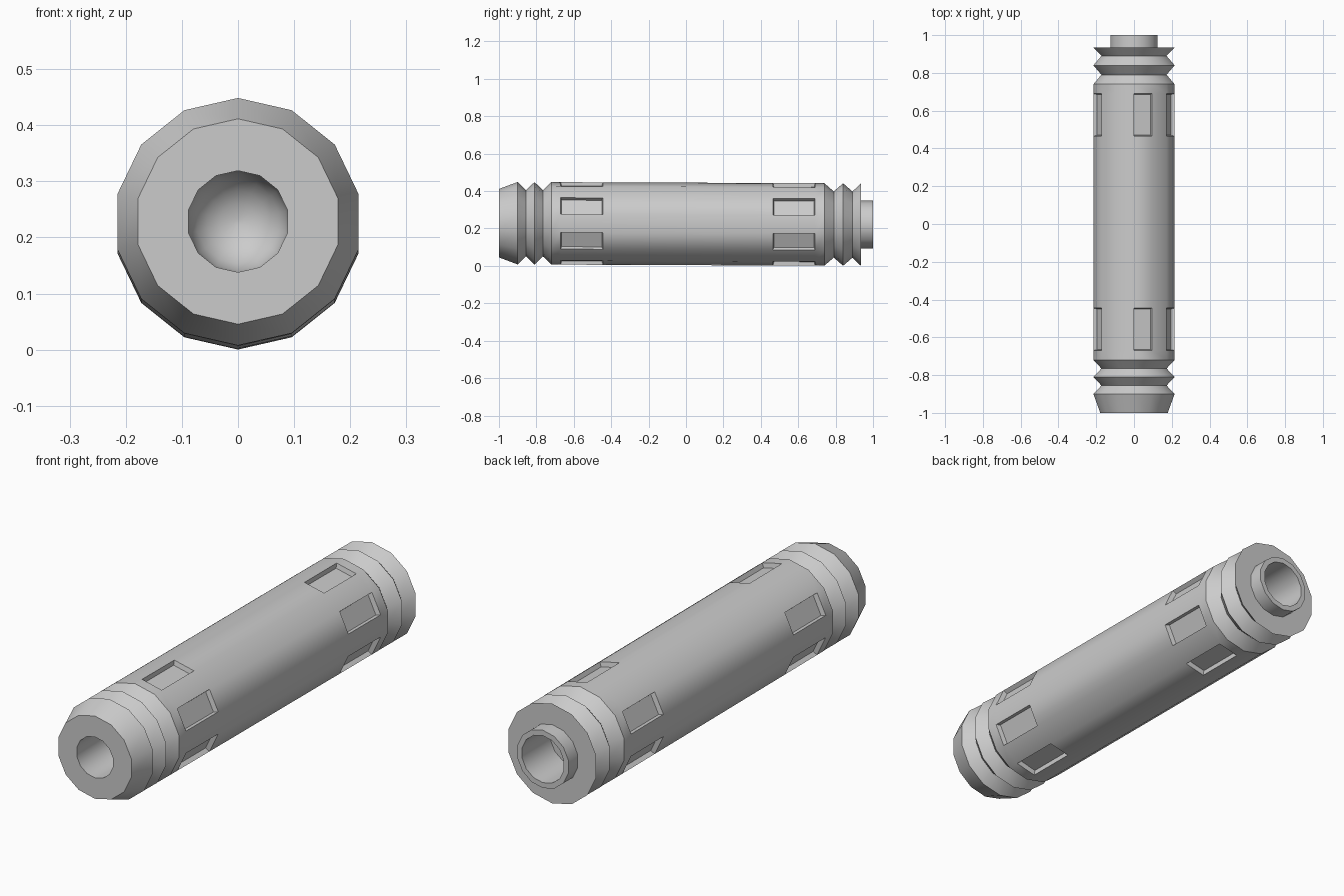
import bpy, bmesh, math

if "Cube" in bpy.data.objects:
    bpy.data.objects.remove(bpy.data.objects["Cube"], do_unlink=True)

SIDES = 14
R, GROOVE, BORE = 0.2205, 0.177, 0.0905
CENTRE_Z, TILT = 0.2245, -0.004
POCKET_SPANS = [(-0.67, -0.445), (0.465, 0.69)]
POCKET_FACETS = {0, 3, 5, 8, 10, 12}

# Grey metal
grey = bpy.data.materials.new("grey_metal")
grey.use_nodes = True
colour = (0.6, 0.6, 0.6, 1)
grey.diffuse_color = colour
grey.node_tree.nodes["Principled BSDF"].inputs["Base Color"].default_value = colour

# Front bore with a domed bottom
profile = []
for i in range(5, -1, -1):
    a = math.radians(4 + i * 86 / 5)
    profile.append((-0.78 + BORE * math.cos(a), BORE * math.sin(a)))
profile.sort(key=lambda p: -p[0])
profile.append((-1, BORE))

# Bevelled front end and front grooves
profile += [(-1, 0.183), (-0.9, R), (-0.855, GROOVE), (-0.81, R),
            (-0.765, GROOVE), (-0.72, R)]
# Straight barrel, ringed at the pocket ends
for span in POCKET_SPANS:
    profile += [(y, R) for y in span]
# Rear grooves, stub and rear socket
profile += [(0.74, R), (0.79, GROOVE), (0.84, R), (0.89, GROOVE), (0.935, R),
            (0.935, 0.128), (1, 0.128), (1, 0.104), (0.8, 0.104)]

# Lathe the profile around the long axis
bm = bmesh.new()
rings = []
for y, r in profile:
    ring = []
    for k in range(SIDES):
        a = math.pi / 2 + (k - 1) * math.tau / SIDES
        ring.append(bm.verts.new((r * math.cos(a), y, r * math.sin(a))))
    rings.append(ring)

pockets = []
for (p, q), a, b in zip(zip(profile, profile[1:]), rings, rings[1:]):
    for k in range(SIDES):
        n = (k + 1) % SIDES
        face = bm.faces.new((a[k], a[n], b[n], b[k]))
        if (p[0], q[0]) in POCKET_SPANS and k in POCKET_FACETS:
            pockets.append(face)
bm.faces.new(rings[0])
bm.faces.new(rings[-1])
bmesh.ops.recalc_face_normals(bm, faces=bm.faces)

# Sink the rectangular pockets
bmesh.ops.inset_individual(bm, faces=pockets, thickness=0.007, depth=-0.02)

# Slight droop towards the rear, raised onto the ground
for v in bm.verts:
    v.co.z += CENTRE_Z + TILT * v.co.y

mesh = bpy.data.meshes.new("handle_body")
bm.to_mesh(mesh)
bm.free()
mesh.materials.append(grey)
body = bpy.data.objects.new("handle_body", mesh)
bpy.context.collection.objects.link(body)
bpy.context.view_layer.objects.active = body
body.select_set(True)
bpy.ops.object.shade_smooth_by_angle(angle=math.radians(30))
